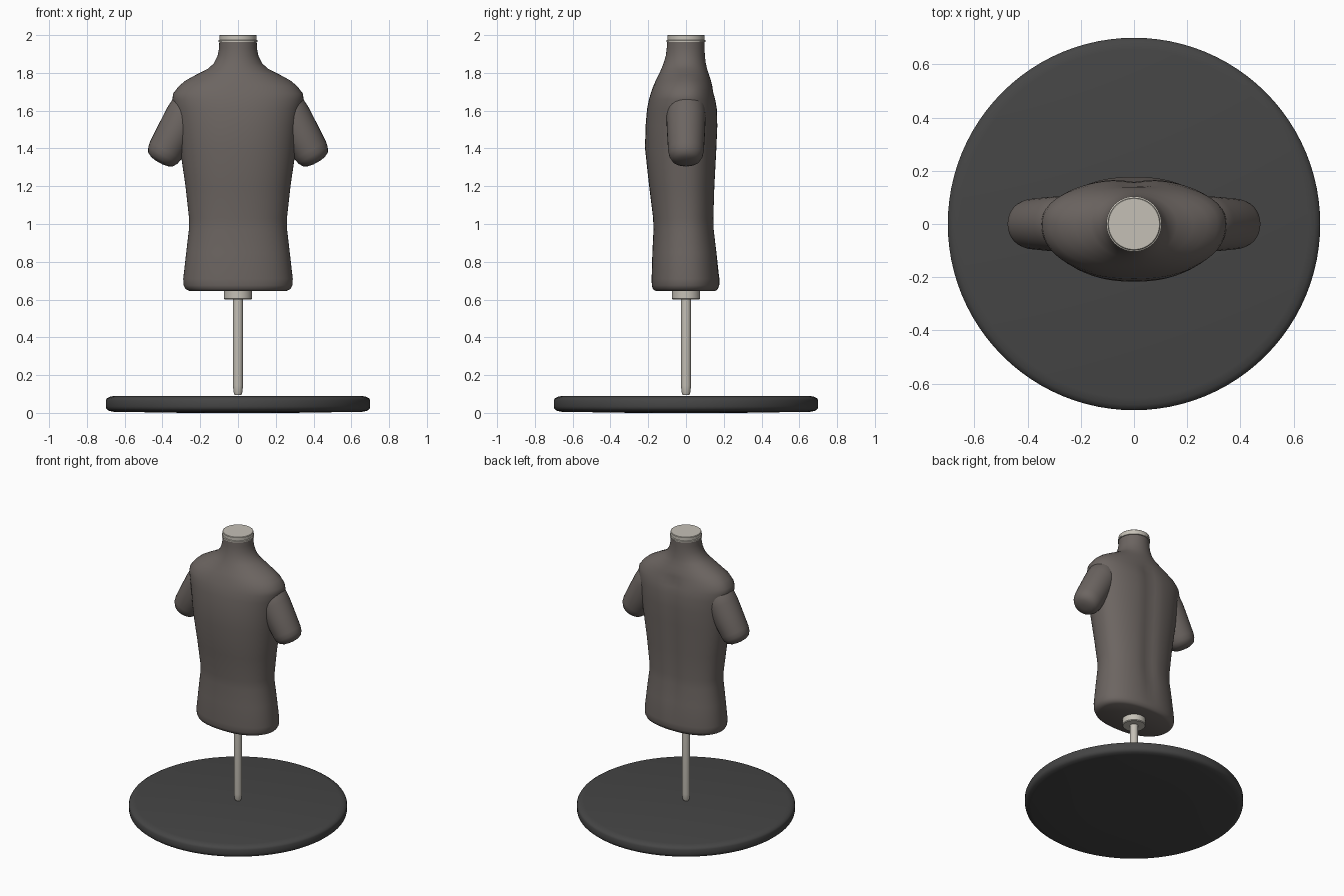
import bpy, bmesh, math
from mathutils import Matrix, Vector

cube = bpy.data.objects.get("Cube")
if cube:
    bpy.data.objects.remove(cube, do_unlink=True)


def material(name, colour):
    mat = bpy.data.materials.new(name)
    mat.use_nodes = True
    mat.diffuse_color = (*colour, 1)
    mat.node_tree.nodes["Principled BSDF"].inputs["Base Color"].default_value = (*colour, 1)
    return mat


FABRIC = material("warm grey fabric", (0.15, 0.13, 0.12))
METAL = material("pale metal", (0.56, 0.53, 0.47))
STAND = material("charcoal", (0.06, 0.06, 0.06))


def loft(name, rings, mat, angle=40):
    """Skin a stack of closed rings of equal length and cap both ends."""
    bm = bmesh.new()
    loops = [[bm.verts.new(p) for p in ring] for ring in rings]
    count = len(loops[0])
    for low, high in zip(loops, loops[1:]):
        for i in range(count):
            j = (i + 1) % count
            bm.faces.new((low[i], low[j], high[j], high[i]))
    bm.faces.new(loops[0][::-1])
    bm.faces.new(loops[-1])
    bmesh.ops.recalc_face_normals(bm, faces=bm.faces)
    mesh = bpy.data.meshes.new(name)
    bm.to_mesh(mesh)
    bm.free()
    mesh.materials.append(mat)
    obj = bpy.data.objects.new(name, mesh)
    bpy.context.collection.objects.link(obj)
    bpy.ops.object.select_all(action="DESELECT")
    obj.select_set(True)
    bpy.context.view_layer.objects.active = obj
    bpy.ops.object.shade_smooth_by_angle(angle=math.radians(angle))
    return obj


def circle(radius, z, count):
    return [Vector((radius * math.cos(math.tau * i / count),
                    radius * math.sin(math.tau * i / count), z)) for i in range(count)]


def lathe(name, profile, mat, count=48, angle=40):
    return loft(name, [circle(r, z, count) for r, z in profile], mat, angle)


def torso_ring(z, width, front, back, count=64):
    """Oval section, squarer at the hips, with a soft groove down the spine."""
    power = 2 / (2.25 if z < 1.75 else 2)
    groove = 0.012 if 0.8 < z < 1.7 else 0
    ring = []
    for i in range(count):
        a = math.tau * i / count
        c, s = math.cos(a), math.sin(a)
        x = math.copysign(abs(c) ** power, c) * width
        y = abs(s) ** power * (back if s > 0 else -front)
        if s > 0:
            y -= groove * math.exp(-(x / 0.05) ** 2)
        ring.append(Vector((x, y, z)))
    return ring


# Torso and neck: height, half width, front depth, back depth
SECTIONS = [
    (0.645, 0.255, 0.16, 0.155), (0.655, 0.277, 0.175, 0.168), (0.675, 0.288, 0.181, 0.176),
    (0.71, 0.29, 0.182, 0.177), (0.85, 0.274, 0.178, 0.166), (0.97, 0.26, 0.172, 0.152),
    (1.03, 0.259, 0.174, 0.15), (1.2, 0.278, 0.195, 0.155), (1.4, 0.307, 0.217, 0.165),
    (1.52, 0.32, 0.214, 0.17), (1.61, 0.335, 0.206, 0.167), (1.66, 0.347, 0.196, 0.158),
    (1.69, 0.344, 0.187, 0.149), (1.73, 0.313, 0.173, 0.139), (1.76, 0.277, 0.16, 0.132),
    (1.79, 0.222, 0.145, 0.122), (1.82, 0.162, 0.131, 0.112), (1.85, 0.128, 0.119, 0.105),
    (1.89, 0.108, 0.107, 0.1), (1.93, 0.1, 0.102, 0.098), (1.97, 0.099, 0.1, 0.098),
]
loft("torso", [torso_ring(*s) for s in SECTIONS], FABRIC, 50)

# Upper arm stumps, angled outwards, with rounded ends
ARM = [(0.05, -0.09), (0.085, -0.07), (0.101, -0.03), (0.104, 0.03), (0.1, 0.13),
       (0.095, 0.23), (0.089, 0.26), (0.075, 0.285), (0.05, 0.298), (0.02, 0.303)]
for side, label in ((1, "left"), (-1, "right")):
    arm = lathe(label + "_arm", ARM, FABRIC, 32, 50)
    axis = Vector((side * 0.49, 0, -0.87))
    turn = axis.to_track_quat("Z", "Y").to_matrix().to_4x4()
    arm.data.transform(Matrix.Translation((side * 0.27, 0, 1.59)) @ turn)

# Neck cap with a narrow rim
lathe("neck_cap", [(0.095, 1.962), (0.104, 1.964), (0.104, 1.972), (0.099, 1.975),
                   (0.099, 1.997), (0.096, 2)], METAL)

# Socket under the torso and the supporting pole
lathe("pole_socket", [(0.07, 0.6), (0.075, 0.605), (0.075, 0.65)], METAL)
lathe("pole", [(0.018, 0.095), (0.022, 0.105), (0.027, 0.145), (0.027, 0.61)], METAL, 24)

# Round stand with softened edges
lathe("stand", [(0.28, 0), (0.66, 0.006), (0.685, 0.012), (0.697, 0.022), (0.7, 0.034),
                (0.7, 0.066), (0.695, 0.076), (0.68, 0.085), (0.655, 0.09)], STAND, 96)
